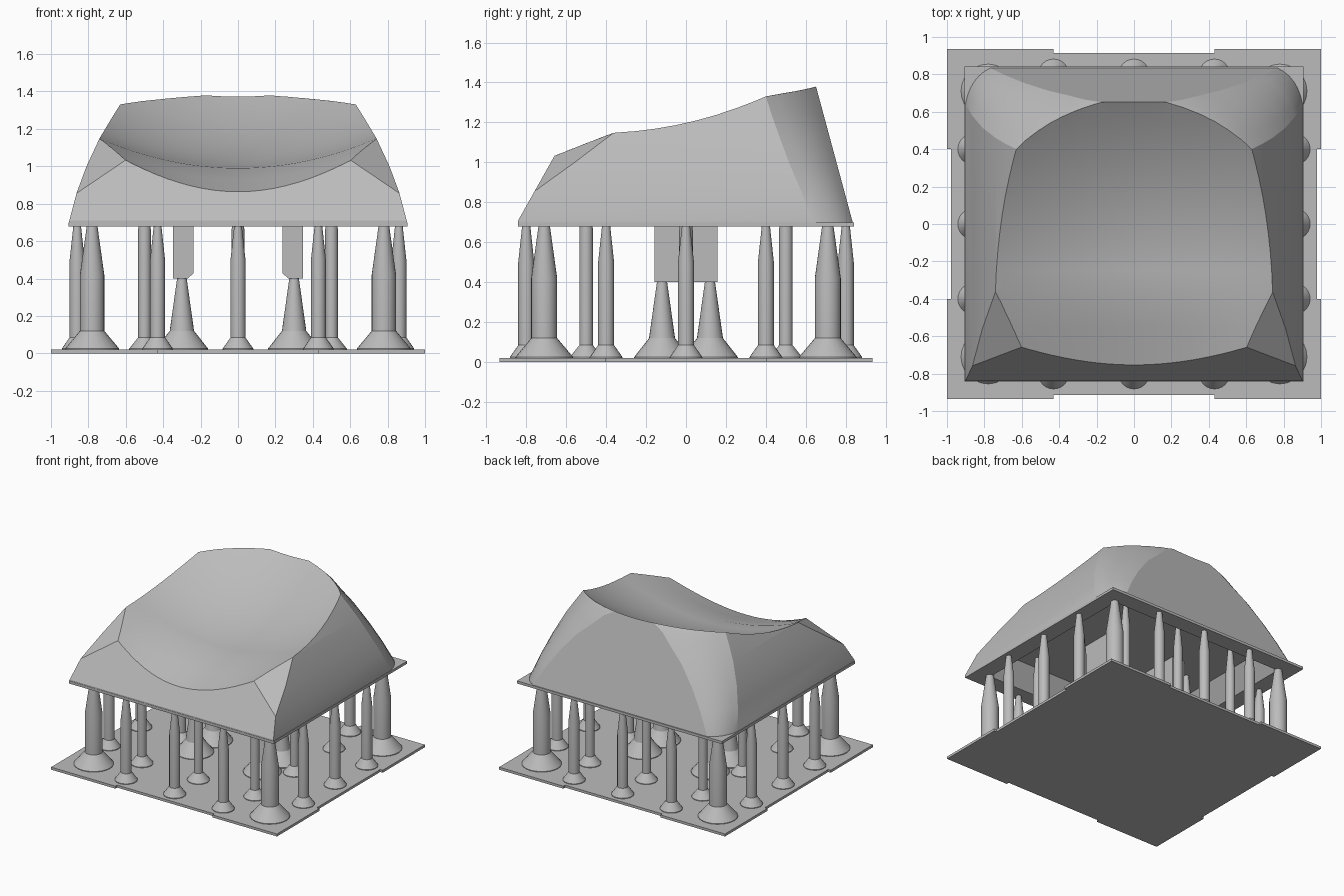
import bpy, bmesh, math
from mathutils import Vector

if "Cube" in bpy.data.objects:
    bpy.data.objects.remove(bpy.data.objects["Cube"])

grey = bpy.data.materials.new("resin grey")
grey.use_nodes = True
GREY = (0.5, 0.5, 0.5, 1)
grey.diffuse_color = GREY
grey.node_tree.nodes["Principled BSDF"].inputs["Base Color"].default_value = GREY


def finish(name, bm):
    bmesh.ops.recalc_face_normals(bm, faces=bm.faces)
    mesh = bpy.data.meshes.new(name)
    bm.to_mesh(mesh)
    bm.free()
    mesh.materials.append(grey)
    obj = bpy.data.objects.new(name, mesh)
    bpy.context.collection.objects.link(obj)
    return obj


def loft(rings):
    """Skin a closed, capped solid through equal-length rings of points."""
    bm = bmesh.new()
    rows = [[bm.verts.new(p) for p in ring] for ring in rings]
    n = len(rows[0])
    for low, high in zip(rows, rows[1:]):
        for i in range(n):
            j = (i + 1) % n
            bm.faces.new((low[i], low[j], high[j], high[i]))
    bm.faces.new(rows[0][::-1])
    bm.faces.new(rows[-1])
    return bm


def rect(hx, hy, z):
    return [(-hx, -hy, z), (hx, -hy, z), (hx, hy, z), (-hx, hy, z)]


def smooth(obj, angle):
    bpy.ops.object.select_all(action='DESELECT')
    obj.select_set(True)
    bpy.context.view_layer.objects.active = obj
    bpy.ops.object.shade_smooth_by_angle(angle=math.radians(angle))


def combine(obj, other, operation):
    bpy.context.view_layer.objects.active = obj
    mod = obj.modifiers.new(operation, 'BOOLEAN')
    mod.operation, mod.object, mod.solver = operation, other, 'EXACT'
    bpy.ops.object.modifier_apply(modifier=mod.name)
    bpy.data.objects.remove(other)


def slice_off(bm, point, normal):
    """Cut away everything on the outer side of a plane and cap the cut."""
    cut = bmesh.ops.bisect_plane(bm, geom=bm.verts[:] + bm.edges[:] + bm.faces[:],
                                 plane_co=point, plane_no=normal, clear_outer=True)
    edges = [e for e in cut["geom_cut"] if isinstance(e, bmesh.types.BMEdge)]
    bmesh.ops.holes_fill(bm, edges=edges)


# Cap body: horizontal sections with rounded back corners
def section(z, x, side_y, back_x):
    back_y = 0.84 - 0.27 * (z - 0.68)
    a, b = Vector((x, side_y, z)), Vector((back_x, back_y, z))
    control = (a + b) / 2 + Vector((0.04, 0.05, 0))
    half = [Vector((x, -0.84, z))]
    for i in range(7):
        t = i / 6
        half.append(a * (1 - t) ** 2 + control * 2 * t * (1 - t) + b * t * t)
    return half + [Vector((-p.x, p.y, z)) for p in reversed(half)]


levels = [(0.68, 0.905, 0.64, 0.77), (0.71, 0.902, 0.635, 0.765),
          (0.86, 0.862, 0.575, 0.68), (1.0, 0.81, 0.515, 0.585),
          (1.15, 0.74, 0.46, 0.46), (1.25, 0.68, 0.425, 0.345),
          (1.33, 0.63, 0.40, 0.26), (1.42, 0.56, 0.37, 0.1)]
body = loft([section(*level) for level in levels])

# Sloped front and the two front corner facets
slice_off(body, (0, -0.66, 1.03), (0, -0.32, 0.18))
for s in (1, -1):
    slice_off(body, (s * 0.74, -0.36, 1.15), (s * 0.0434, -0.0582, 0.0969))
cap = finish("key_cap", body)

# Square lip at the bottom of the cap
combine(cap, finish("lip", loft([rect(0.907, 0.842, 0.679), rect(0.907, 0.842, 0.7)])), 'UNION')


# Scooped top with a crease near the front
def scoop(y):
    t = y + 0.35
    if t < 0:
        centre, bend = 0.99 + 0.3125 * t, 0.29 - 0.3 * t
    else:
        centre, bend = 0.99 + 0.06 * t + 0.32 * t * t, 0.29
    xs = [i / 16 for i in range(-16, 17)]
    return [(x, y, centre + bend * x * x) for x in xs] + [(1, y, 2), (-1, y, 2)]


rows = [-0.95, -0.75, -0.55] + [-0.35 + 0.1 * i for i in range(14)]
combine(cap, finish("scoop_cutter", loft([scoop(y) for y in rows])), 'DIFFERENCE')

# Hollow underside
hollow = loft([rect(0.785, 0.72, 0.6), rect(0.775, 0.71, 0.68), rect(0.68, 0.61, 0.84)])
combine(cap, finish("hollow_cutter", hollow), 'DIFFERENCE')
smooth(cap, 18)

# Two stem prongs with a bevelled inner edge
for s, side in ((1, "left"), (-1, "right")):
    profile = [(0.237, 0.86), (0.237, 0.43), (0.268, 0.4), (0.348, 0.4), (0.348, 0.86)]
    finish(side + "_stem", loft([[(s * x, y, z) for x, z in profile] for y in (-0.157, 0.157)]))


# Print supports: flared foot, column and tapered tip
def support(name, x, y, profile):
    rings = []
    for r, z in profile:
        rings.append([(x + r * math.cos(i * math.tau / 24),
                       y + r * math.sin(i * math.tau / 24), z) for i in range(24)])
    smooth(finish(name, loft(rings)), 30)


edge = [(0.082, 0.015), (0.082, 0.025), (0.04, 0.085), (0.04, 0.5), (0.02, 0.685)]
corner = [(0.145, 0.015), (0.145, 0.025), (0.065, 0.12), (0.065, 0.42), (0.028, 0.685)]
inner = [(0.082, 0.015), (0.082, 0.025), (0.034, 0.085), (0.034, 0.66), (0.018, 0.845)]
prong = [(0.14, 0.015), (0.14, 0.025), (0.065, 0.12), (0.025, 0.405)]

for s in (-1, 1):
    for t in (-1, 0, 1):
        support("end_support", t * 0.43, s * 0.8, edge)
        support("side_support", s * 0.86, t * 0.4, edge)
        support("inner_support", t * 0.5, s * 0.5, inner)
    support("inner_side_support", s * 0.5, 0, inner)
    for t in (-1, 1):
        support("corner_support", s * 0.78, t * 0.71, corner)
        support("stem_support", s * 0.3, t * 0.12, prong)

# Base plate with shallow notches along each side
quarter = [(1, 0.4), (1, 0.935), (0.43, 0.935), (0.43, 0.913)]
quarter.insert(0, (0.978, 0.4))
outline = quarter + [(-x, y) for x, y in reversed(quarter)]
outline += [(-x, -y) for x, y in outline]
finish("base_plate", loft([[(x, y, z) for x, y in outline] for z in (0, 0.02)]))
